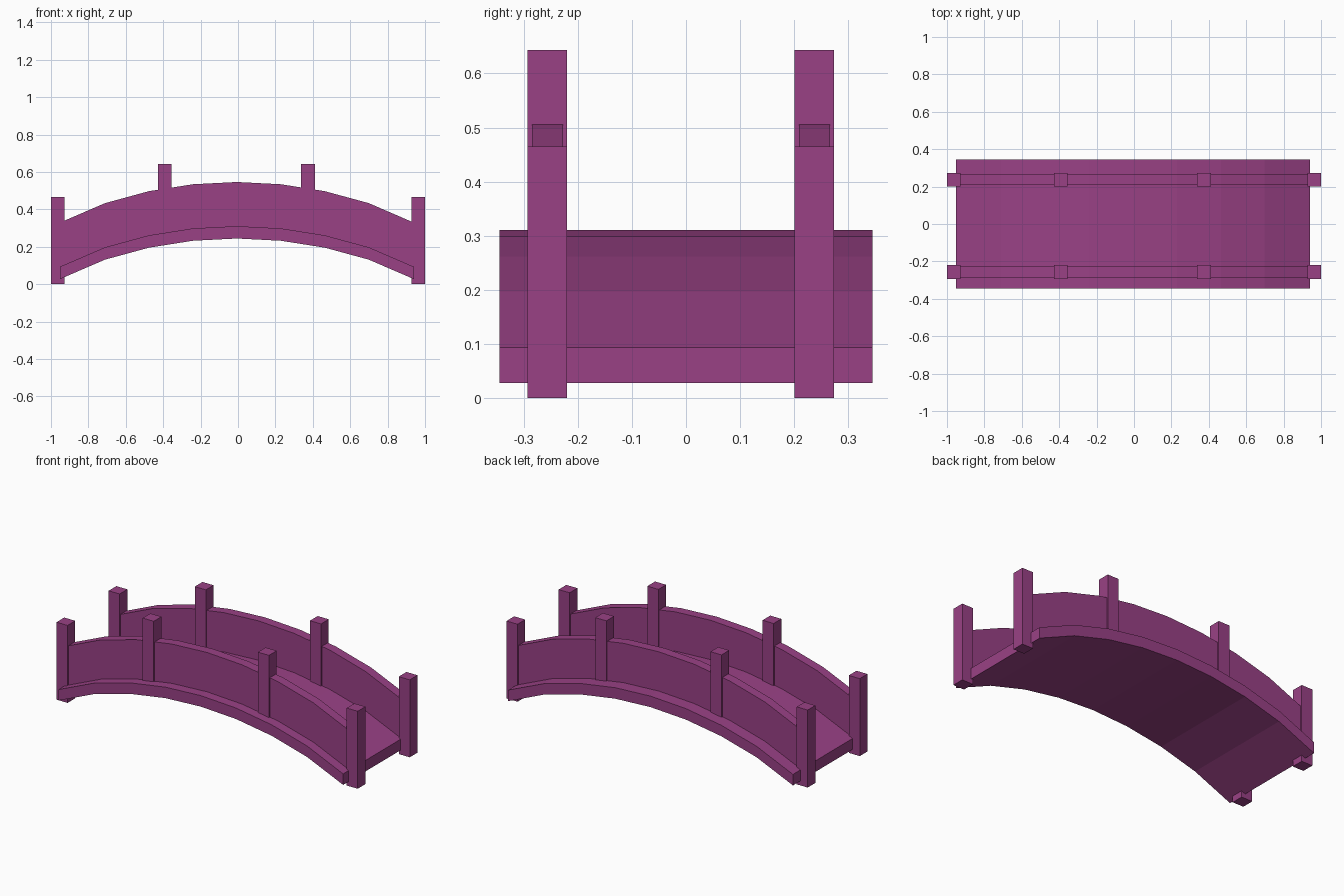
import bpy
import bmesh

default = bpy.data.objects.get("Cube")
if default:
    bpy.data.objects.remove(default, do_unlink=True)

# Single painted colour
paint = bpy.data.materials.new("plum_paint")
paint.use_nodes = True
colour = (0.32, 0.053, 0.235, 1)
paint.diffuse_color = colour
paint.node_tree.nodes["Principled BSDF"].inputs["Base Color"].default_value = colour

# Half of the arch, from the crown outwards: (distance, deck top height)
CENTRE_X = -0.006
HALF_ARCH = [(0, 0.31), (0.235, 0.298), (0.47, 0.261), (0.705, 0.197), (0.946, 0.093)]
ARCH = [(CENTRE_X - d, z) for d, z in reversed(HALF_ARCH)]
ARCH += [(CENTRE_X + d, z) for d, z in HALF_ARCH[1:]]


def finish(name, bm):
    bmesh.ops.recalc_face_normals(bm, faces=bm.faces)
    mesh = bpy.data.meshes.new(name)
    bm.to_mesh(mesh)
    bm.free()
    mesh.materials.append(paint)
    obj = bpy.data.objects.new(name, mesh)
    bpy.context.collection.objects.link(obj)
    return obj


def arched_band(name, y0, y1, below, above):
    """Sweep a rectangular section along the arch."""
    bm = bmesh.new()
    rings = []
    for x, z in ARCH:
        section = [(y0, z + below), (y1, z + below), (y1, z + above), (y0, z + above)]
        rings.append([bm.verts.new((x, y, h)) for y, h in section])
    for a, b in zip(rings, rings[1:]):
        for i in range(4):
            j = (i + 1) % 4
            bm.faces.new((a[i], a[j], b[j], b[i]))
    bm.faces.new(rings[0])
    bm.faces.new(rings[-1])
    return finish(name, bm)


def post(name, x, y, z0, z1, width=0.073):
    bm = bmesh.new()
    bmesh.ops.create_cube(bm, size=1)
    bmesh.ops.scale(bm, vec=(width, width, z1 - z0), verts=bm.verts)
    bmesh.ops.translate(bm, vec=(x, y, (z0 + z1) / 2), verts=bm.verts)
    return finish(name, bm)


# Walkway
arched_band("deck", -0.345, 0.345, -0.066, 0)

# Side walls and their posts
for side, y in (("front", -0.2565), ("back", 0.2375)):
    arched_band(side + "_parapet", y - 0.0285, y + 0.0285, -0.03, 0.236)
    for hand, end_x, mid_x in (("right", -0.9635, -0.391), ("left", 0.9635, 0.374)):
        post(f"{side}_{hand}_end_post", end_x, y, 0, 0.465)
        post(f"{side}_{hand}_middle_post", mid_x, y, 0.25, 0.643)
